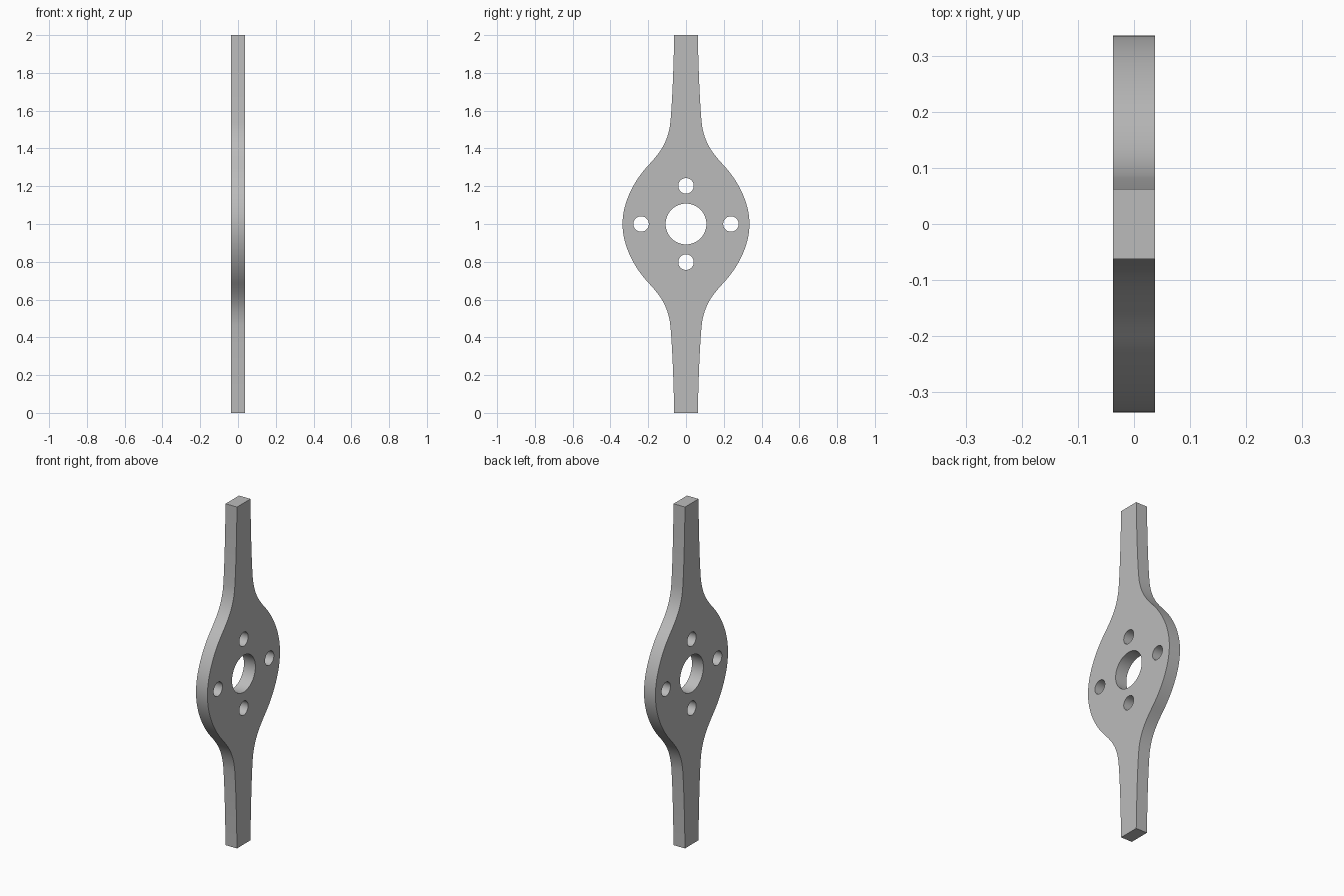
import bpy
from mathutils import Matrix

if "Cube" in bpy.data.objects:
    bpy.data.objects.remove(bpy.data.objects["Cube"])

HALF_THICKNESS = 0.037

metal = bpy.data.materials.new("plain grey")
metal.use_nodes = True
grey = (0.5, 0.5, 0.5, 1)
metal.diffuse_color = grey
metal.node_tree.nodes["Principled BSDF"].inputs["Base Color"].default_value = grey

curve = bpy.data.curves.new("plate_profile", "CURVE")
curve.dimensions = "2D"
curve.fill_mode = "BOTH"
curve.extrude = HALF_THICKNESS
curve.resolution_u = 16


def add_spline(knots):
    """Closed bezier loop from (left handle, point, right handle) knots."""
    spline = curve.splines.new("BEZIER")
    spline.bezier_points.add(len(knots) - 1)
    for bp, (left, co, right) in zip(spline.bezier_points, knots):
        bp.handle_left_type = bp.handle_right_type = "FREE"
        bp.handle_left, bp.co, bp.handle_right = [(*p, 0) for p in (left, co, right)]
    spline.use_cyclic_u = True


def add_hole(x, y, r):
    k = r * 0.5523
    add_spline([
        ((x + dx * r + dy * k, y + dy * r - dx * k),
         (x + dx * r, y + dy * r),
         (x + dx * r - dy * k, y + dy * r + dx * k))
        for dx, dy in ((1, 0), (0, 1), (-1, 0), (0, -1))])


def flip(knot, sx, sy):
    """Mirror a knot; a single-axis mirror also swaps its handles."""
    pts = [(x * sx, y * sy) for x, y in knot]
    return pts[::-1] if sx * sy < 0 else pts


# One quarter of the outline, from the widest point to the arm tip
hub_side = ((0.336, -0.12), (0.336, 0), (0.336, 0.12))
flank = ((0.27, 0.235), (0.2, 0.31), (0.135, 0.38))
neck = ((0.1, 0.43), (0.085, 0.52), (0.075, 0.6))
tip = ((0.066, 0.8), (0.0625, 1), (0.02, 1))
upper = [flank, neck, tip]

outline = [hub_side] + upper
outline += [flip(k, -1, 1) for k in reversed(upper)]
outline += [flip(hub_side, -1, -1)] + [flip(k, -1, -1) for k in upper]
outline += [flip(k, 1, -1) for k in reversed(upper)]
add_spline(outline)

# Centre bore and four bolt holes
add_hole(0, 0, 0.108)
for s in (-1, 1):
    add_hole(s * 0.238, 0, 0.041)
    add_hole(0, s * 0.202, 0.041)

# Stand the profile upright in the YZ plane and turn it into a mesh
plate = bpy.data.objects.new("two_arm_plate", curve)
bpy.context.collection.objects.link(plate)
curve.materials.append(metal)
bpy.ops.object.select_all(action="DESELECT")
plate.select_set(True)
bpy.context.view_layer.objects.active = plate
bpy.ops.object.convert(target="MESH")
plate = bpy.context.object
plate.name = "two_arm_plate"
upright = Matrix(((0, 0, 1, 0), (1, 0, 0, 0), (0, 1, 0, 1), (0, 0, 0, 1)))
plate.data.transform(upright)

# Weld the caps to the rim and smooth the curved walls
bpy.ops.object.mode_set(mode="EDIT")
bpy.ops.mesh.select_all(action="SELECT")
bpy.ops.mesh.remove_doubles(threshold=0.0001)
bpy.ops.mesh.normals_make_consistent(inside=False)
bpy.ops.object.mode_set(mode="OBJECT")
bpy.ops.object.shade_smooth_by_angle(angle=0.6)
